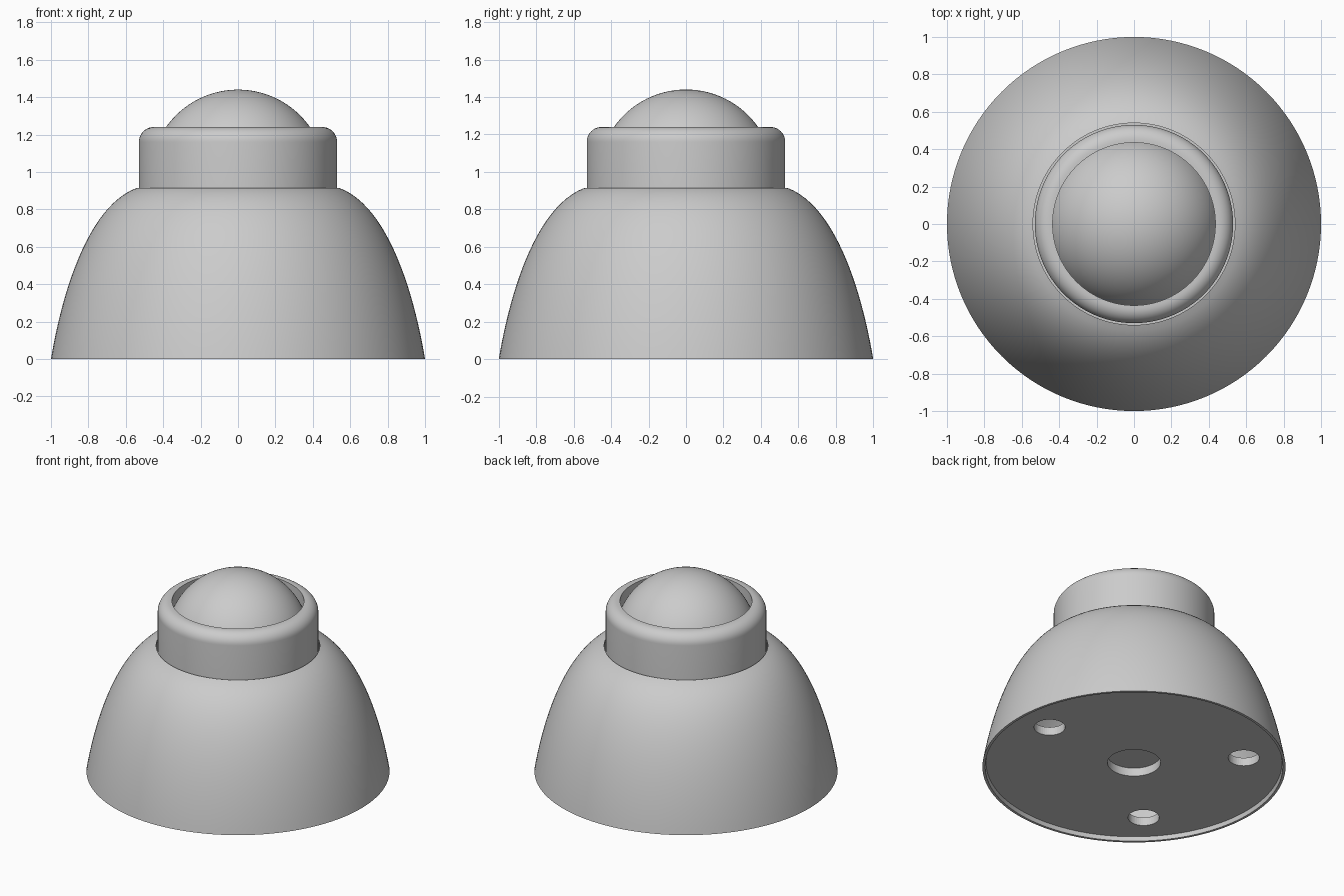
import bpy
import bmesh
import math
from mathutils import Vector
from mathutils.geometry import interpolate_bezier

if "Cube" in bpy.data.objects:
    bpy.data.objects.remove(bpy.data.objects["Cube"], do_unlink=True)

grey = bpy.data.materials.new("light_grey")
grey.use_nodes = True
grey.diffuse_color = (0.6, 0.6, 0.6, 1)
grey.node_tree.nodes["Principled BSDF"].inputs["Base Color"].default_value = (0.6, 0.6, 0.6, 1)


def smooth(obj, angle=30):
    bpy.ops.object.select_all(action="DESELECT")
    obj.select_set(True)
    bpy.context.view_layer.objects.active = obj
    bpy.ops.object.shade_smooth_by_angle(angle=math.radians(angle))


def curve(points, count=24):
    """Bezier profile through radius/height control points."""
    return [(p.x, p.z) for p in interpolate_bezier(*[Vector((r, 0, z)) for r, z in points], count)]


def lathe(name, profile, closed=True, steps=128):
    """Turn a radius/height profile around the z axis."""
    bm = bmesh.new()
    verts = [bm.verts.new((r, 0, z)) for r, z in profile]
    edges = [bm.edges.new(pair) for pair in zip(verts, verts[1:])]
    if closed:
        edges.append(bm.edges.new((verts[-1], verts[0])))
    bmesh.ops.spin(bm, geom=verts + edges, cent=(0, 0, 0), axis=(0, 0, 1),
                   angle=math.tau, steps=steps, use_duplicate=False)
    bmesh.ops.remove_doubles(bm, verts=bm.verts, dist=0.0001)
    bmesh.ops.recalc_face_normals(bm, faces=bm.faces)
    mesh = bpy.data.meshes.new(name)
    bm.to_mesh(mesh)
    bm.free()
    obj = bpy.data.objects.new(name, mesh)
    bpy.context.collection.objects.link(obj)
    mesh.materials.append(grey)
    smooth(obj)
    return obj


# Thin bell-shaped shell, open at the top and the bottom
outer = curve([(1, 0), (0.94, 0.36), (0.80, 0.82), (0.54, 0.915)])
inner = curve([(0.982, 0), (0.922, 0.355), (0.79, 0.80), (0.54, 0.893)])
lathe("shell", outer + inner[::-1])

# Collar with a rounded upper edge
rim = [(0.45 + 0.08 * math.cos(a), 1.16 + 0.08 * math.sin(a))
       for a in [math.radians(i * 9) for i in range(11)]]
lathe("collar", [(0.435, 0.8), (0.53, 0.8)] + rim + [(0.435, 1.24)])

# Ball held in the collar
bpy.ops.mesh.primitive_uv_sphere_add(segments=96, ring_count=48, radius=0.47, location=(0, 0, 0.97))
ball = bpy.context.object
ball.name = "ball"
ball.data.materials.append(grey)
smooth(ball)

# Recessed base plate with a centre hole
plate = lathe("base_plate", [(0.175, 0.03), (0.976, 0.03), (0.965, 0.09), (0.175, 0.09)])

# Three screw holes cut through the plate
for i, degrees in enumerate((0, 135, 225)):
    a = math.radians(degrees)
    bpy.ops.mesh.primitive_cylinder_add(vertices=48, radius=0.103, depth=0.4,
                                        location=(0.727 * math.cos(a), 0.727 * math.sin(a), 0.06))
    cutter = bpy.context.object
    cutter.name = f"screw_hole_cutter_{i + 1}"
    cutter.hide_render = True
    cutter.hide_set(True)
    cut = plate.modifiers.new("screw_hole", "BOOLEAN")
    cut.operation = "DIFFERENCE"
    cut.solver = "EXACT"
    cut.object = cutter

# Cap that closes the centre hole from inside
lathe("centre_cap", [(0, 0.091), (0.21, 0.091), (0.21, 0.11), (0, 0.11)], closed=False)
